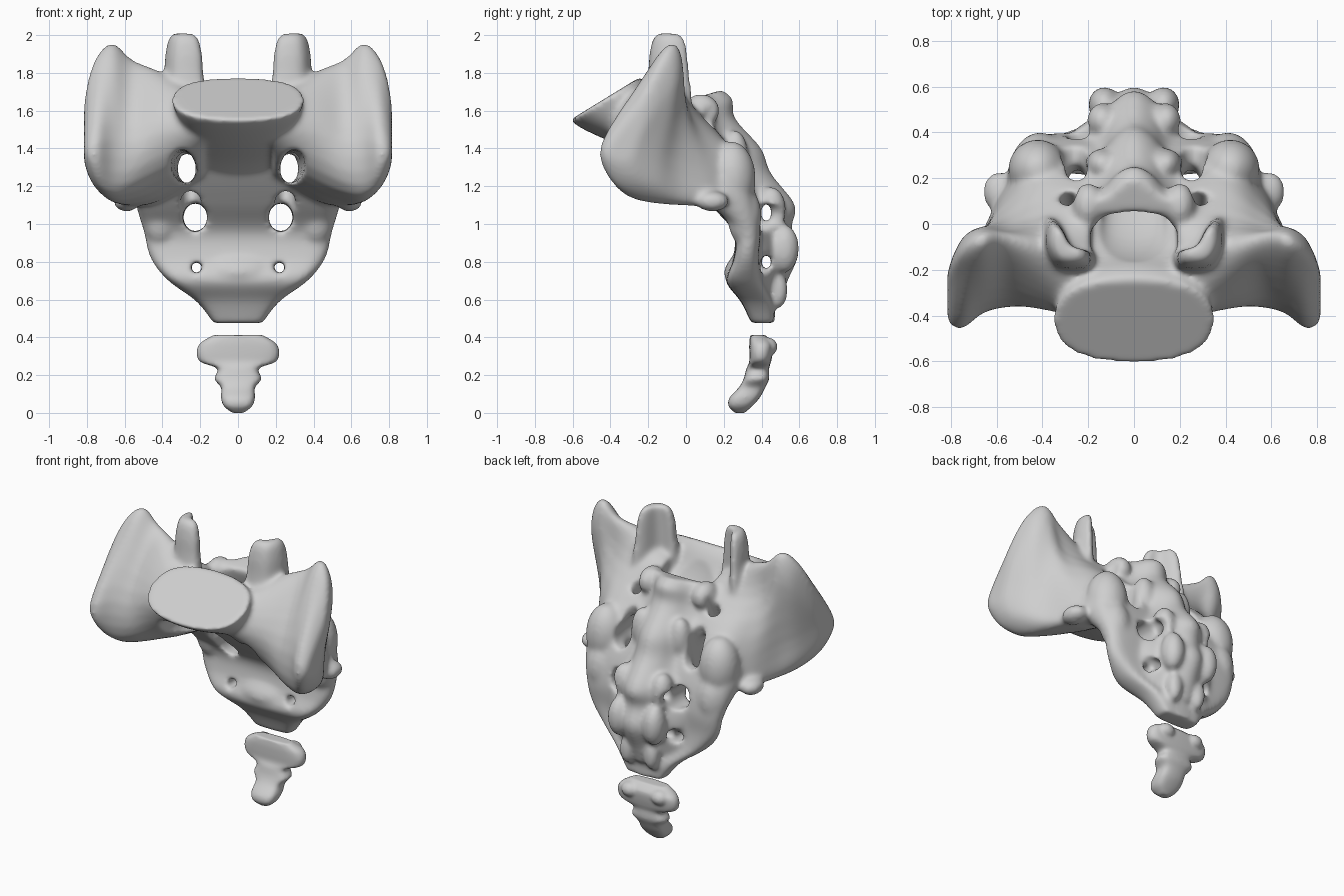
import bpy, bmesh, math
from mathutils import Vector, Matrix

if "Cube" in bpy.data.objects:
    bpy.data.objects.remove(bpy.data.objects["Cube"])

bone = bpy.data.materials.new("bone_grey")
bone.use_nodes = True
bone.diffuse_color = (0.62, 0.62, 0.62, 1)
bone.node_tree.nodes["Principled BSDF"].inputs["Base Color"].default_value = bone.diffuse_color


def spline(pts, n, closed):
    """Smooth curve through points."""
    out, m = [], len(pts)
    for i in range(m if closed else m - 1):
        pick = [(i + k) % m if closed else min(max(i + k, 0), m - 1) for k in (-1, 0, 1, 2)]
        a, b, c, d = (pts[k] for k in pick)
        for j in range(n):
            t = j / n
            out.append(b + (c - a) * t / 2 + (a * 2 - b * 5 + c * 4 - d) * t * t / 2
                       + (b * 3 - a - c * 3 + d) * t ** 3 / 2)
    return out if closed else out + [pts[-1]]


def loft(bm, rings, side=1):
    """Closed skin through rings of points, smooth both ways."""
    rings = [spline([Vector(p) for p in r], 4, True) for r in rings]
    rows = zip(*[spline(list(line), 4, False) for line in zip(*rings)])
    rows = [[bm.verts.new((p.x * side, p.y, p.z)) for p in row] for row in rows]
    n = len(rows[0])
    for a, b in zip(rows, rows[1:]):
        for i in range(n):
            bm.faces.new((a[i], a[(i + 1) % n], b[(i + 1) % n], b[i]))
    bm.faces.new(rows[0])
    bm.faces.new(rows[-1])


def oval(w, fy, fz, by, bz, power=0.85):
    """Oval ring given half width, front point and back point."""
    ring = []
    for k in range(12):
        a = k * math.tau / 12
        c, s = (math.copysign(abs(v) ** power, v) for v in (math.cos(a), math.sin(a)))
        ring.append((w * c, (fy + by) / 2 - (fy - by) / 2 * s, (fz + bz) / 2 - (fz - bz) / 2 * s))
    return ring


def roof(w, fy, fz, by, bz):
    """Ridge-shaped ring: broad in front, narrowing to the back."""
    half = ((.5, .86), (.95, .55), (1.8, .15), (1.3, -.05))
    line = [(0, 1), *half, (0, 0), *[(-x, t) for x, t in reversed(half)]]
    return [(w * x, fy + (by - fy) * t, fz + (bz - fz) * t) for x, t in line]


def blob(bm, x, y, z, rx, ry, rz):
    for side in (1, -1):
        bmesh.ops.create_icosphere(bm, subdivisions=3, radius=1, matrix=Matrix.Translation(
            (x * side, y, z)) @ Matrix.Diagonal((rx, ry, rz, 1)))


def tube(bm, p, q, rx, rz):
    """Straight oval rod between two points, slightly tapered."""
    p, q = Vector(p), Vector(q)
    d = q - p
    turn = d.to_track_quat("Z", "X").to_matrix().to_4x4()
    bmesh.ops.create_cone(bm, cap_ends=True, segments=20, radius1=1, radius2=.8, depth=1,
                          matrix=Matrix.Translation((p + q) / 2) @ turn
                          @ Matrix.Diagonal((rx, rz, d.length, 1)))


def finish(bm, name, voxel):
    bmesh.ops.recalc_face_normals(bm, faces=bm.faces)
    mesh = bpy.data.meshes.new(name)
    bm.to_mesh(mesh)
    bm.free()
    mesh.materials.append(bone)
    ob = bpy.data.objects.new(name, mesh)
    bpy.context.collection.objects.link(ob)
    fuse(ob, voxel)
    return ob


def fuse(ob, voxel):
    mod = ob.modifiers.new("fuse", "REMESH")
    mod.mode = "VOXEL"
    mod.voxel_size = voxel
    mod.use_smooth_shade = True


def soften(ob, times):
    mod = ob.modifiers.new("soften", "SMOOTH")
    mod.factor = 0.5
    mod.iterations = times


bm = bmesh.new()

# Vertebral bodies: half width, front y z, back y z
loft(bm, [oval(*r) for r in (
    (.355, -.615, 1.55, -.24, 1.78), (.335, -.54, 1.5, -.19, 1.73), (.3, -.36, 1.42, -.12, 1.62),
    (.28, -.1, 1.32, .03, 1.48), (.26, .08, 1.2, .17, 1.32), (.23, .2, 1.1, .3, 1.18),
    (.2, .29, 1, .38, 1.05), (.2, .28, .88, .42, .9), (.19, .2, .74, .44, .74),
    (.16, .3, .59, .47, .6), (.13, .345, .475, .47, .475))])

# Fused side plate: half width, front y, back y, z
loft(bm, [oval(w, f, z, b, z, .5) for w, f, b, z in (
    (.42, -.14, .2, 1.46), (.5, -.06, .28, 1.34), (.55, .03, .34, 1.22), (.54, .13, .38, 1.1),
    (.5, .25, .4, .96), (.465, .25, .39, .82), (.37, .21, .41, .7),
    (.22, .29, .46, .59), (.13, .345, .47, .475))])

# Median crest and arches
loft(bm, [roof(*r) for r in (
    (.11, .06, 1.67, .19, 1.71), (.14, .02, 1.6, .25, 1.66), (.15, .06, 1.5, .26, 1.56),
    (.16, .12, 1.36, .4, 1.4), (.16, .17, 1.22, .45, 1.27), (.16, .28, 1.08, .58, 1.1),
    (.16, .34, .98, .56, .98), (.15, .36, .85, .6, .85), (.13, .38, .7, .54, .7),
    (.09, .4, .6, .5, .58))])

# Wings: yz outline at each x
wing = {
    .19: ((-.15, 1.69), (-.36, 1.65), (-.42, 1.5), (-.25, 1.36), (.05, 1.25), (.2, 1.4), (.05, 1.62)),
    .42: ((-.09, 1.81), (-.25, 1.71), (-.37, 1.48), (-.25, 1.23), (.15, 1.12), (.27, 1.33), (.03, 1.62)),
    .56: ((-.05, 1.87), (-.18, 1.76), (-.355, 1.43), (-.29, 1.17), (.13, 1.1), (.14, 1.28), (-.01, 1.66)),
    .66: ((-.06, 1.96), (-.19, 1.83), (-.38, 1.44), (-.33, 1.16), (-.05, 1.13), (-.04, 1.34), (-.01, 1.77)),
    .74: ((-.1, 1.9), (-.21, 1.79), (-.445, 1.43), (-.38, 1.21), (-.17, 1.19), (-.13, 1.38), (-.05, 1.74)),
    .79: ((-.16, 1.78), (-.25, 1.68), (-.445, 1.41), (-.39, 1.28), (-.26, 1.26), (-.21, 1.42), (-.14, 1.64)),
    .815: ((-.23, 1.64), (-.29, 1.57), (-.41, 1.41), (-.38, 1.34), (-.3, 1.34), (-.26, 1.44), (-.22, 1.55)),
}
# Upper joint plates: crescent outline, scaled at each height
crescent = ((.37, .015), (.39, -.09), (.33, -.19), (.2, -.19), (.19, -.12), (.27, -.1), (.32, -.01))
heights = ((1.58, 1.2), (1.7, 1.12), (1.8, 1), (1.9, .93), (1.98, .76), (2.01, .5))
for side in (1, -1):
    loft(bm, [[(x, y, z) for y, z in ring] for x, ring in wing.items()], side)
    loft(bm, [[(.29 + (x - .29) * k, -.09 + (y + .09) * k, z) for x, y in crescent]
              for z, k in heights], side)

# Bumps on the edges and back
for b in ((.59, .14, 1.12, .07, .09, .055), (.42, .24, 1.24, .13, .13, .2), (.41, .31, 1.04, .1, .09, .16),
          (.13, .52, .87, .07, .08, .13), (.14, .45, 1.08, .07, .08, .12), (.09, .49, .65, .05, .05, .1),
          (.14, .26, 1.36, .07, .07, .14), (.2, .08, 1.6, .07, .1, .09)):
    blob(bm, *b)
sacrum = finish(bm, "sacrum", .013)

# Canal and nerve openings
bm = bmesh.new()
loft(bm, [oval(w, f, z, b, z) for w, f, b, z in (
    (.18, -.18, .04, 1.85), (.18, -.16, .05, 1.66), (.15, -.07, .12, 1.48), (.11, .12, .24, 1.3),
    (.09, .33, .42, 1.08), (.07, .39, .45, .9), (.05, .42, .47, .72))])
for s in (1, -1):
    tube(bm, (.3 * s, -.4, 1.31), (.25 * s, .55, 1.28), .09, .065)
    tube(bm, (.25 * s, .1, .98), (.25 * s, .28, 1.5), .085, .055)
    tube(bm, (.29 * s, .2, 1.72), (.28 * s, .02, 1.35), .045, .045)
    tube(bm, (.23 * s, 0, 1.035), (.22 * s, .8, 1.035), .083, .07)
    tube(bm, (.22 * s, 0, .77), (.22 * s, .8, .77), .034, .034)
for z, r in ((1.06, .05), (.8, .04)):
    bmesh.ops.create_cone(bm, cap_ends=True, segments=20, radius1=1, radius2=1, depth=.7,
                          matrix=Matrix.Translation((0, .425, z)) @ Matrix.Rotation(math.pi / 2, 4, "Y")
                          @ Matrix.Diagonal((r, .028, 1, 1)))
cutter = finish(bm, "opening_cutter", .012)
cutter.hide_render = True
cutter.hide_viewport = True
cutter.display_type = "WIRE"

cut = sacrum.modifiers.new("openings", "BOOLEAN")
cut.operation = "DIFFERENCE"
cut.solver = "EXACT"
cut.object = cutter
fuse(sacrum, .012)
soften(sacrum, 16)

# Tail bone: half width, front y, back y, z
bm = bmesh.new()
loft(bm, [oval(w, f, z, b, z, .7) for w, f, b, z in (
    (.13, .34, .42, .412), (.2, .335, .46, .37), (.22, .335, .46, .32), (.2, .335, .45, .27),
    (.11, .32, .44, .235), (.125, .305, .44, .18), (.09, .28, .42, .135), (.09, .23, .39, .08),
    (.075, .225, .35, .035), (.03, .26, .31, 0))])
blob(bm, .11, .43, .35, .06, .055, .05)
tail = finish(bm, "coccyx", .01)
soften(tail, 4)
